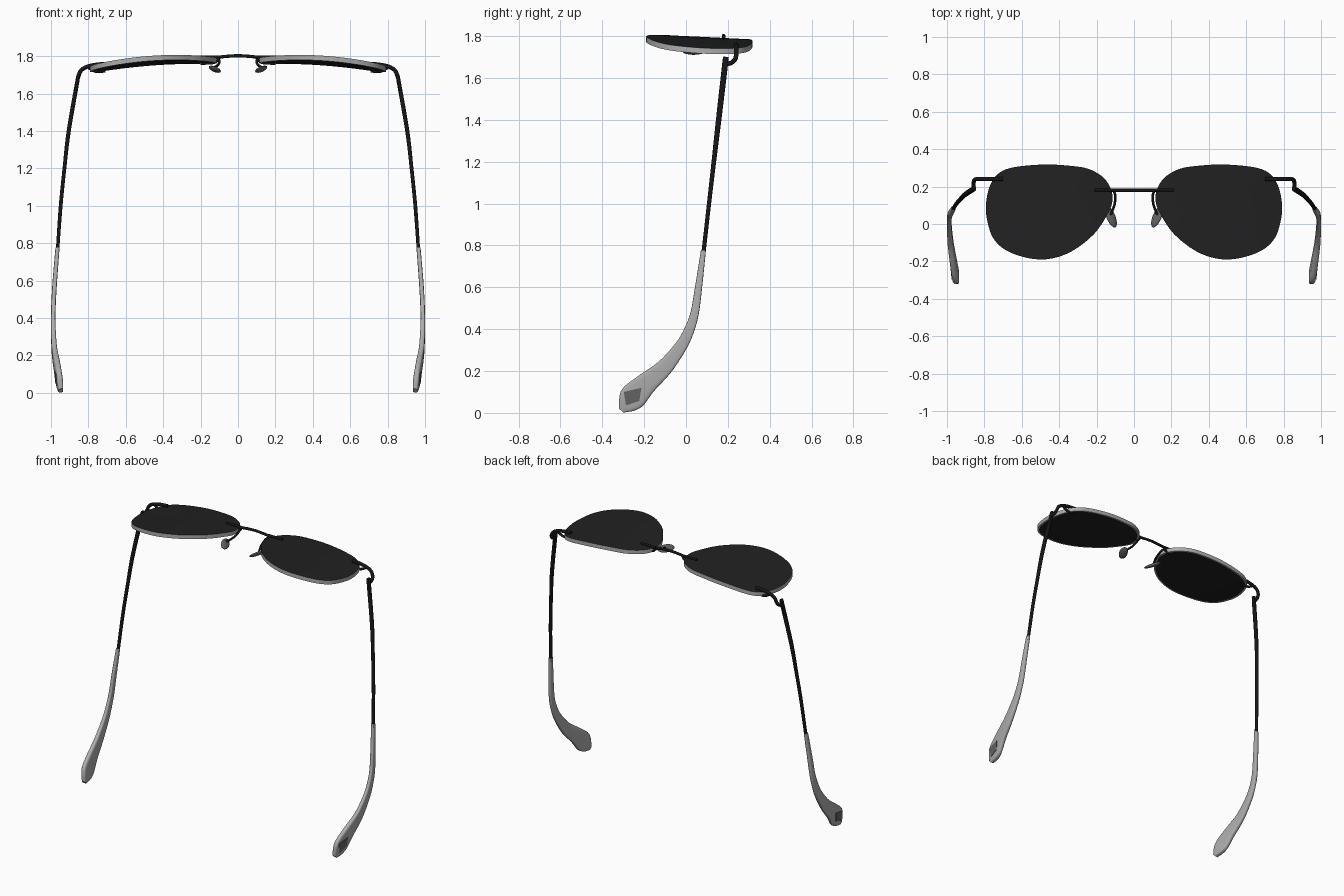
import bpy, bmesh, math
from mathutils import Vector, Matrix

if "Cube" in bpy.data.objects:
    bpy.data.objects.remove(bpy.data.objects["Cube"])


def material(name, rgb):
    m = bpy.data.materials.new(name)
    m.diffuse_color = (*rgb, 1)
    m.use_nodes = True
    m.node_tree.nodes["Principled BSDF"].inputs["Base Color"].default_value = m.diffuse_color
    return m


LENS = material("lens black", (0.015, 0.015, 0.015))
WIRE = material("wire black", (0.008, 0.008, 0.008))
SILVER = material("silver grey", (0.42, 0.42, 0.42))
DARK = material("dark grey", (0.13, 0.13, 0.13))


def finish(name, bm, mats, mirror=True, angle=40):
    """Turn a bmesh into a smooth-shaded object, mirrored across x."""
    bmesh.ops.recalc_face_normals(bm, faces=bm.faces)
    me = bpy.data.meshes.new(name)
    bm.to_mesh(me)
    bm.free()
    for m in mats:
        me.materials.append(m)
    ob = bpy.data.objects.new(name, me)
    bpy.context.collection.objects.link(ob)
    bpy.ops.object.select_all(action='DESELECT')
    bpy.context.view_layer.objects.active = ob
    ob.select_set(True)
    bpy.ops.object.shade_smooth_by_angle(angle=math.radians(angle))
    if mirror:
        mod = ob.modifiers.new("mirror", 'MIRROR')
        mod.use_mirror_merge = False
    return ob


def spline(pts, steps, closed=False):
    """Catmull-Rom interpolation of tuples of any length."""
    n, out = len(pts), []
    for i in range(n if closed else n - 1):
        idx = [i - 1, i, i + 1, i + 2]
        idx = [k % n if closed else min(max(k, 0), n - 1) for k in idx]
        for s in range(steps):
            t = s / steps
            out.append(tuple(
                0.5 * (2 * b + (c - a) * t + (2 * a - 5 * b + 4 * c - d) * t * t
                       + (3 * b - a - 3 * c + d) * t ** 3)
                for a, b, c, d in zip(*(pts[k] for k in idx))))
    if not closed:
        out.append(tuple(pts[-1]))
    return out


def sweep(name, stations, mat, ref, sides=16, power=1.0, steps=5, mirror=True):
    """Tube through (x, y, z, half size along ref, half size across)."""
    st = spline(stations, steps)
    bm = bmesh.new()
    rings = []
    for i, s in enumerate(st):
        p = Vector(s[:3])
        t = (Vector(st[min(i + 1, len(st) - 1)][:3]) - Vector(st[max(i - 1, 0)][:3])).normalized()
        r = Vector(ref)
        u = (r - t * r.dot(t)).normalized()
        v = t.cross(u)
        ring = []
        for k in range(sides):
            a = 2 * math.pi * k / sides
            c, d = math.cos(a), math.sin(a)
            c = math.copysign(abs(c) ** power, c)
            d = math.copysign(abs(d) ** power, d)
            ring.append(bm.verts.new(p + u * c * s[3] + v * d * s[4]))
        rings.append(ring)
    for a, b in zip(rings, rings[1:]):
        for k in range(sides):
            j = (k + 1) % sides
            bm.faces.new((a[k], a[j], b[j], b[k]))
    bm.faces.new(rings[0])
    bm.faces.new(rings[-1])
    return finish(name, bm, [mat], mirror)


def wire(name, pts, r, mirror=True, ref=(0, 0.3, 1)):
    return sweep(name, [(*p, r, r) for p in pts], WIRE, ref, 10, mirror=mirror)


def lens_z(x, y):
    return 1.81 - 0.18 * (x - 0.25) ** 2 - 0.05 * (y + 0.19)


# Lenses: curved plates with a grey edge
outline = spline([(0.115, 0.13), (0.125, 0.19), (0.165, 0.25), (0.245, 0.295), (0.35, 0.312),
                  (0.485, 0.318), (0.645, 0.303), (0.725, 0.27), (0.768, 0.21),
                  (0.79, 0.12), (0.787, 0.03), (0.75, -0.08), (0.66, -0.153),
                  (0.5, -0.19), (0.35, -0.155), (0.215, -0.055), (0.135, 0.065)], 5, True)
cx, cy, thick = 0.47, 0.07, 0.027
bm = bmesh.new()
rings = []
for f, drop in [(0.3, 0), (0.65, 0), (1, 0), (1, thick), (0.965, thick), (0.65, thick), (0.3, thick)]:
    ring = []
    for x, y in outline:
        px, py = cx + (x - cx) * f, cy + (y - cy) * f
        ring.append(bm.verts.new((px, py, lens_z(px, py) - drop)))
    rings.append(ring)
n = len(outline)
for i, (a, b) in enumerate(zip(rings, rings[1:])):
    for k in range(n):
        j = (k + 1) % n
        bm.faces.new((a[k], a[j], b[j], b[k])).material_index = 1 if i in (2, 3) else 0
for ring, drop in ((rings[0], 0), (rings[-1], thick)):
    c = bm.verts.new((cx, cy, lens_z(cx, cy) - drop))
    for k in range(n):
        bm.faces.new((ring[k], ring[(k + 1) % n], c))
finish("lens", bm, [LENS, SILVER])

# Bridge between the lenses, with mounting bars on top and below
wire("bridge", [(-0.13, 0.18, 1.79), (-0.08, 0.18, 1.797), (0, 0.18, 1.802),
                (0.08, 0.18, 1.797), (0.13, 0.18, 1.79)], 0.009, mirror=False)
wire("bridge_mount", [(0.1, 0.182, 1.796), (0.15, 0.182, 1.796), (0.21, 0.182, 1.796)], 0.008)
wire("bridge_mount_lower", [(0.1, 0.182, 1.79), (0.125, 0.182, 1.765), (0.2, 0.182, 1.76)], 0.007)

# Nose pads on thin arms
wire("pad_arm", [(0.11, 0.18, 1.79), (0.1, 0.15, 1.775), (0.105, 0.1, 1.755),
                 (0.125, 0.05, 1.74)], 0.007, ref=(1, 0, 0.2))
bm = bmesh.new()
bmesh.ops.create_uvsphere(bm, u_segments=20, v_segments=10, radius=1)
bm.transform(Matrix.Translation((0.124, 0.04, 1.73))
             @ Matrix.Rotation(math.radians(-25), 4, 'Z')
             @ Matrix.Rotation(math.radians(-35), 4, 'Y')
             @ Matrix.Rotation(math.radians(4), 4, 'X')
             @ Matrix.Diagonal((0.028, 0.063, 0.012, 1)))
finish("nose_pad", bm, [DARK])

# End pieces: bars on the lens that bend back to the hinge
wire("end_piece", [(0.7, 0.24, 1.759), (0.76, 0.24, 1.754), (0.81, 0.24, 1.742),
                   (0.84, 0.24, 1.722), (0.853, 0.236, 1.692), (0.858, 0.215, 1.672),
                   (0.858, 0.187, 1.665)], 0.011, ref=(0.3, 1, 0.3))
wire("end_mount_lower", [(0.71, 0.24, 1.72), (0.76, 0.24, 1.718), (0.8, 0.24, 1.738)], 0.008)

# Temples
sweep("temple", [(0.853, 0.19, 1.7, 0.009, 0.013), (0.86, 0.186, 1.66, 0.011, 0.014),
                 (0.905, 0.156, 1.4, 0.011, 0.013), (0.928, 0.133, 1.2, 0.01, 0.011),
                 (0.948, 0.11, 1.0, 0.01, 0.01), (0.965, 0.083, 0.76, 0.009, 0.01)],
      WIRE, (1, 0, 0), 12, 0.7)

# Temple tips, widening to a pointed paddle
sweep("temple_tip", [(0.965, 0.083, 0.775, 0.011, 0.012), (0.979, 0.06, 0.6, 0.012, 0.017),
                     (0.986, 0.042, 0.48, 0.012, 0.02), (0.988, 0.017, 0.4, 0.012, 0.024),
                     (0.987, -0.022, 0.322, 0.013, 0.029), (0.981, -0.1, 0.22, 0.015, 0.039),
                     (0.968, -0.19, 0.14, 0.017, 0.052), (0.958, -0.25, 0.08, 0.017, 0.064),
                     (0.952, -0.28, 0.045, 0.017, 0.05), (0.947, -0.309, 0.012, 0.012, 0.015)],
      SILVER, (1, 0, 0), 24, 0.5)

# Diamond inlays on the outer face of the tips
bm = bmesh.new()
corners = [(-0.297, 0.1), (-0.213, 0.12), (-0.223, 0.057), (-0.287, 0.036)]
loops = [[bm.verts.new((0.9715 + 0.08 * (y + z) + off, y, z)) for y, z in corners]
         for off in (0.0125, 0.0195)]
bm.faces.new(loops[0])
bm.faces.new(loops[1])
for k in range(4):
    j = (k + 1) % 4
    bm.faces.new((loops[0][k], loops[0][j], loops[1][j], loops[1][k]))
finish("tip_inlay", bm, [DARK], angle=30)
